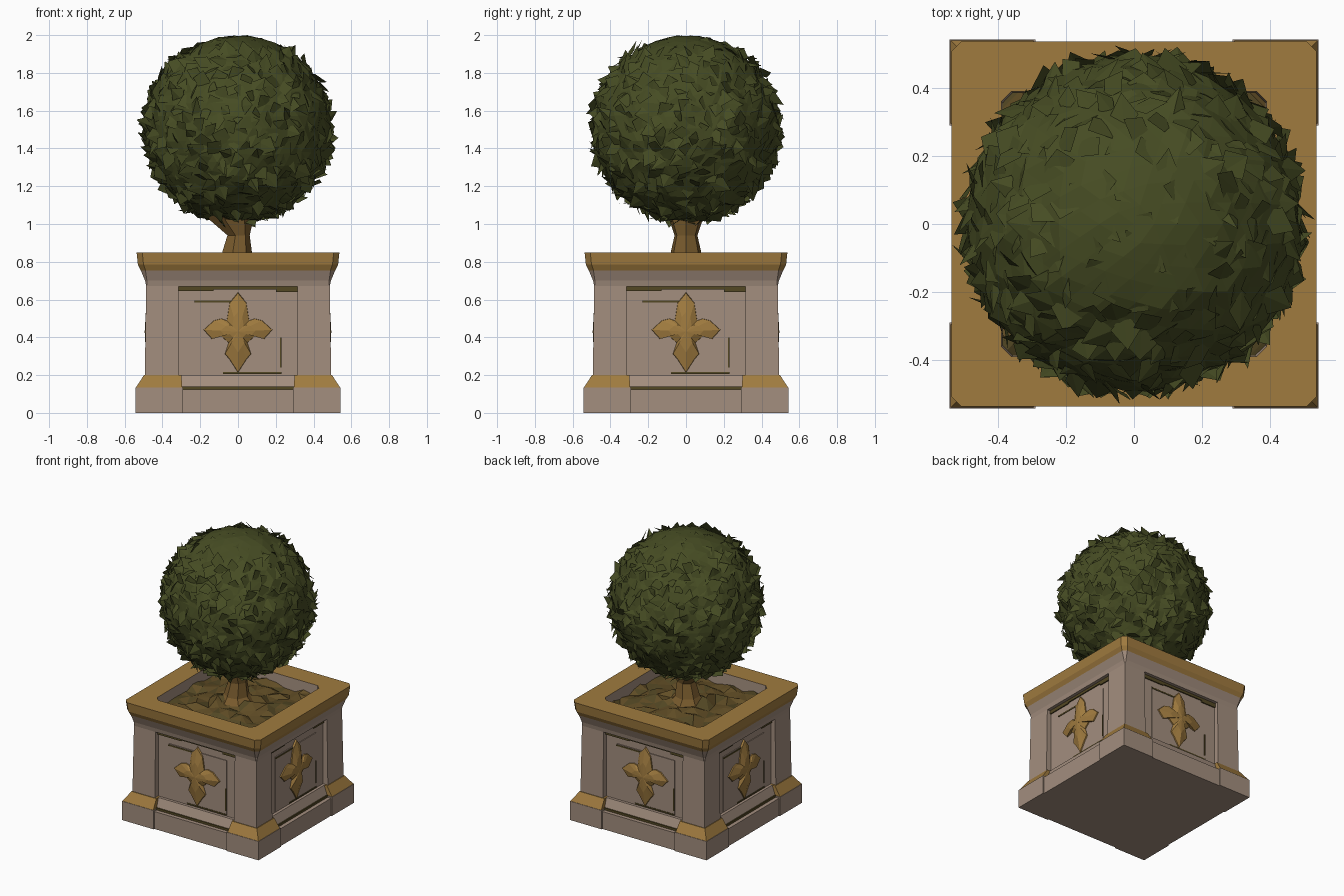
import bpy, bmesh, math, random
from mathutils import Vector, Matrix

if "Cube" in bpy.data.objects:
    bpy.data.objects.remove(bpy.data.objects["Cube"])

random.seed(7)


def material(name, r, g, b):
    m = bpy.data.materials.new(name)
    lin = [((c / 255 + 0.055) / 1.055) ** 2.4 for c in (r, g, b)]
    m.diffuse_color = (*lin, 1)
    m.use_nodes = True
    m.node_tree.nodes["Principled BSDF"].inputs["Base Color"].default_value = m.diffuse_color
    return m


STONE = material("warm grey stone", 163, 142, 126)
GOLD = material("aged gold", 160, 123, 63)
DARK = material("dark olive trim", 84, 72, 36)
MULCH = material("brown mulch", 98, 78, 38)
BARK = material("bark brown", 122, 92, 46)
LEAF = material("leaf green", 70, 76, 35)


def finish(name, bm, *mats, recalc=True):
    if recalc:
        bmesh.ops.recalc_face_normals(bm, faces=bm.faces)
    me = bpy.data.meshes.new(name)
    bm.to_mesh(me)
    bm.free()
    for m in mats:
        me.materials.append(m)
    ob = bpy.data.objects.new(name, me)
    bpy.context.collection.objects.link(ob)
    return ob


def frustum(bm, lo, hi, z0, z1):
    """Tapered box; lo and hi are (x0, x1, y0, y1) at heights z0 and z1."""
    loft(bm, [[(a, c, z), (b, c, z), (b, d, z), (a, d, z)]
              for (a, b, c, d), z in ((lo, z0), (hi, z1))])


def loft(bm, rings, caps=True):
    loops = [[bm.verts.new(p) for p in r] for r in rings]
    n = len(loops[0])
    for a, b in zip(loops, loops[1:]):
        for i in range(n):
            j = (i + 1) % n
            bm.faces.new((a[i], a[j], b[j], b[i]))
    if caps:
        bm.faces.new(loops[0][::-1])
        bm.faces.new(loops[-1])


def cut_square(h, c, z):
    """Square ring with cut corners."""
    pts = []
    for k in range(4):
        rot = Matrix.Rotation(k * math.pi / 2, 3, 'Z')
        pts += [rot @ Vector((h, -h + c, z)), rot @ Vector((h, h - c, z))]
    return pts


def four_sides(name, build, *mats):
    """Build a part on the front (-y) side and repeat it on all four."""
    bm = bmesh.new()
    for k in range(4):
        old = set(bm.verts)
        build(bm)
        new = [v for v in bm.verts if v not in old]
        bmesh.ops.rotate(bm, verts=new, cent=(0, 0, 0),
                         matrix=Matrix.Rotation(k * math.pi / 2, 3, 'Z'))
    return finish(name, bm, *mats)


# --- planter: plinth, core, posts and rails
for name, h, z0, z1 in (("plinth", 0.535, 0, 0.125), ("planter_core", 0.455, 0.12, 0.74)):
    bm = bmesh.new()
    frustum(bm, (-h, h, -h, h), (-h, h, -h, h), z0, z1)
    finish(name, bm, STONE)


def corner_block(bm):
    b = (0.29, 0.543, -0.543, -0.29)
    frustum(bm, b, b, 0, 0.135)


def corner_slope(bm):
    frustum(bm, (0.295, 0.54, -0.54, -0.295), (0.30, 0.498, -0.498, -0.30), 0.135, 0.2)


def corner_post(bm):
    frustum(bm, (0.315, 0.494, -0.494, -0.315), (0.315, 0.486, -0.486, -0.315), 0.15, 0.68)


def bottom_rail(bm):
    frustum(bm, (-0.32, 0.32, -0.5, -0.4), (-0.32, 0.32, -0.475, -0.4), 0.14, 0.2)


def rail_line(bm):
    b = (-0.3, 0.3, -0.508, -0.4)
    frustum(bm, b, b, 0.125, 0.14)


def raised_panel(bm):
    b = (-0.23, 0.23, -0.46, -0.4)
    frustum(bm, b, b, 0.205, 0.6)


def dark_trim(bm):
    for x0, x1, z0, z1 in ((-0.315, -0.13, 0.645, 0.672), (-0.13, 0.2, 0.652, 0.672),
                           (0.2, 0.315, 0.64, 0.672), (-0.23, 0.02, 0.585, 0.595),
                           (0.222, 0.229, 0.24, 0.4), (-0.08, 0.23, 0.206, 0.216)):
        b = (x0, x1, -0.463, -0.454)
        frustum(bm, b, b, z0, z1)


four_sides("corner_blocks", corner_block, STONE)
four_sides("corner_slopes", corner_slope, GOLD)
four_sides("corner_posts", corner_post, STONE)
four_sides("bottom_rails", bottom_rail, STONE)
four_sides("rail_lines", rail_line, DARK)
four_sides("raised_panels", raised_panel, STONE)
four_sides("panel_trim", dark_trim, DARK)

# --- cornice flare and gold rim
bm = bmesh.new()
loft(bm, [cut_square(0.44, 0.004, 0.67), cut_square(0.486, 0.004, 0.67),
          cut_square(0.492, 0.01, 0.70), cut_square(0.515, 0.025, 0.755)], caps=False)
finish("cornice", bm, STONE)

bm = bmesh.new()
loft(bm, [cut_square(0.515, 0.025, 0.755), cut_square(0.53, 0.03, 0.785),
          cut_square(0.537, 0.03, 0.85), cut_square(0.39, 0.03, 0.85),
          cut_square(0.385, 0.03, 0.74)], caps=False)
rim = finish("rim", bm, GOLD, STONE)
for p in rim.data.polygons:          # inner wall is bare stone
    if max(abs(p.center.x), abs(p.center.y)) < 0.42 and abs(p.normal.z) < 0.5:
        p.material_index = 1

# --- flower-shaped gold ornaments
half = [(0, .64), (.045, .585), (.06, .49), (.09, .5), (.13, .49), (.185, .44), (.14, .39),
        (.09, .405), (.05, .37), (.07, .31), (.045, .28), (0, .21)]
outline = half + [(-x, z) for x, z in half[-2:0:-1]]


def ornament(bm):
    n = len(outline)
    rings = [[bm.verts.new((x * s, y, 0.43 + (z - 0.43) * s)) for x, z in outline]
             for s, y in ((1, -0.45), (0.97, -0.468), (0.5, -0.488))]
    for a, b in zip(rings, rings[1:]):
        for i in range(n):
            bm.faces.new((a[i], a[(i + 1) % n], b[(i + 1) % n], b[i]))
    tip = bm.verts.new((0, -0.494, 0.43))
    for i in range(n):
        bm.faces.new((rings[-1][i], rings[-1][(i + 1) % n], tip))


four_sides("ornaments", ornament, GOLD)

# --- rough mulch bed, mounded to the trunk
bm = bmesh.new()
bmesh.ops.create_grid(bm, x_segments=11, y_segments=11, size=0.40)
for v in bm.verts:
    r = v.co.xy.length
    v.co.z = 0.775 + 0.05 * max(0, 1 - r / 0.35) + random.uniform(-0.02, 0.025)
    if max(abs(v.co.x), abs(v.co.y)) < 0.39:
        v.co.x += random.uniform(-0.02, 0.02)
        v.co.y += random.uniform(-0.02, 0.02)
bmesh.ops.triangulate(bm, faces=bm.faces[:])
for f in bm.faces:
    f.material_index = 1 if random.random() < 0.3 else 0
finish("mulch", bm, MULCH, DARK)

# --- trunk, flared at the roots and at the branches
bm = bmesh.new()
rings = []
for x, z, rx, ry in ((0, .76, .15, .15), (-.01, .84, .085, .085), (0, .94, .062, .062),
                     (-.04, 1.02, .12, .09), (-.05, 1.1, .18, .15)):
    rings.append([(x + rx * math.cos(a), ry * math.sin(a), z)
                  for a in (i * math.tau / 7 for i in range(7))])
loft(bm, rings)
finish("trunk", bm, BARK)

# --- clipped ball of leaves: a faceted core with pointed blades breaking out of it
CENTRE = Vector((0, 0, 1.505))
bm = bmesh.new()
bmesh.ops.create_icosphere(bm, subdivisions=4, radius=0.493)
for v in bm.verts:
    top = v.co.z > 0.43
    v.co = v.co * (random.uniform(0.99, 1.005) if top else random.uniform(0.975, 1.015)) + CENTRE
finish("foliage_core", bm, LEAF)

bm = bmesh.new()
COUNT = 620
for i in range(COUNT):
    t = 1 - 2 * (i + 0.5) / COUNT
    if t > 0.85 and i % 2:           # the crown is smoother
        continue
    a = i * math.pi * (3 - math.sqrt(5))
    s = math.sqrt(1 - t * t)
    n = Vector((s * math.cos(a), s * math.sin(a), t))
    u = n.orthogonal().normalized()
    u.rotate(Matrix.Rotation(random.uniform(0, math.tau), 3, n))
    w = n.cross(u)
    length, width = random.uniform(0.06, 0.12), random.uniform(0.03, 0.055)
    lift = random.uniform(0.02, 0.055) * (0.4 if t > 0.85 else 1)
    base = CENTRE + n * random.uniform(0.478, 0.487)
    pts = (base - u * length * 0.5 - n * 0.01,
           base + w * width + n * lift * random.uniform(0, 0.5),
           base + u * length * 0.5 + n * lift,
           base - w * width + n * lift * random.uniform(0, 0.5))
    v = [bm.verts.new(p) for p in pts]
    for tri in ((0, 2, 1), (0, 3, 2)):
        f = bm.faces.new([v[k] for k in tri])
        f.normal_update()
        if f.normal.dot(n) < 0:      # blades face outwards
            f.normal_flip()
for v in bm.verts:                   # keep every blade inside the clipped height
    v.co.z = min(v.co.z, 2.0)
finish("leaves", bm, LEAF, recalc=False)
